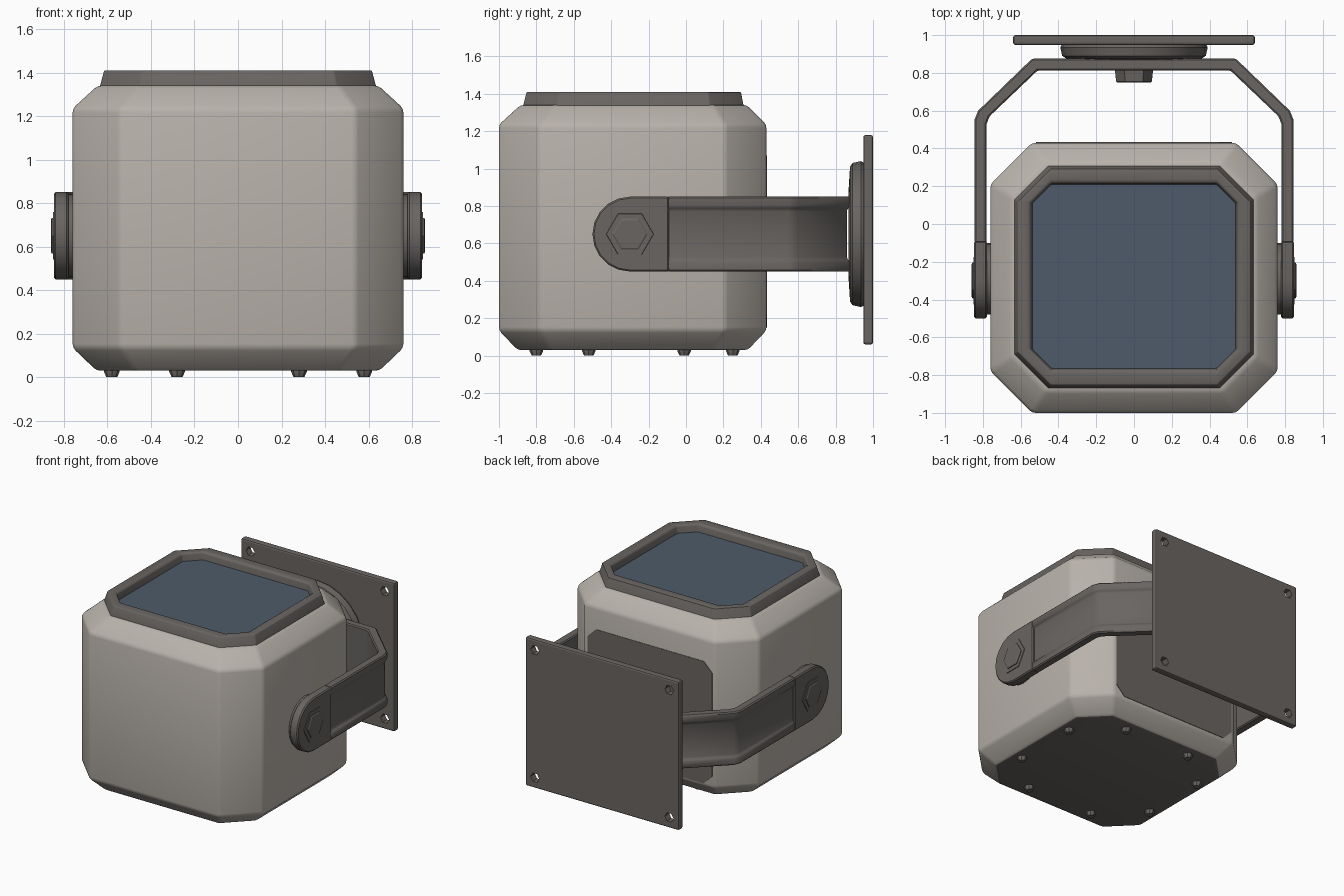
import bpy, bmesh, math
from mathutils import Matrix, Vector

if "Cube" in bpy.data.objects:
    bpy.data.objects.remove(bpy.data.objects["Cube"])


def mat(name, col):
    m = bpy.data.materials.new(name)
    m.diffuse_color = (*col, 1)
    m.use_nodes = True
    m.node_tree.nodes["Principled BSDF"].inputs["Base Color"].default_value = m.diffuse_color
    return m


BEIGE = mat("warm_beige", (0.48, 0.445, 0.405))
GREY = mat("dark_warm_grey", (0.142, 0.13, 0.122))
GLASS = mat("blue_grey_glass", (0.076, 0.105, 0.142))


def finish(bm, name, mats, bevel=0.0, seg=2, smooth=True):
    bmesh.ops.recalc_face_normals(bm, faces=bm.faces[:])
    me = bpy.data.meshes.new(name)
    bm.to_mesh(me)
    bm.free()
    ob = bpy.data.objects.new(name, me)
    bpy.context.collection.objects.link(ob)
    for m in mats:
        me.materials.append(m)
    bpy.ops.object.select_all(action='DESELECT')
    ob.select_set(True)
    bpy.context.view_layer.objects.active = ob
    if bevel:
        b = ob.modifiers.new("bevel", 'BEVEL')
        b.width, b.segments = bevel, seg
        b.limit_method, b.angle_limit = 'ANGLE', math.radians(25)
        bpy.ops.object.modifier_apply(modifier="bevel")
    if smooth:
        bpy.ops.object.shade_smooth_by_angle(angle=math.radians(35))
    return ob


def loft(rings, caps=True):
    """Skin a list of closed rings with equal point counts."""
    bm = bmesh.new()
    vs = [[bm.verts.new(p) for p in r] for r in rings]
    n = len(rings[0])
    for a, b in zip(vs, vs[1:]):
        for i in range(n):
            j = (i + 1) % n
            bm.faces.new((a[i], a[j], b[j], b[i]))
    if caps:
        bm.faces.new(vs[0])
        bm.faces.new(vs[-1])
    return bm


def octagon(hx, y0, y1, c):
    return [(hx - c, y0), (hx, y0 + c), (hx, y1 - c), (hx - c, y1),
            (c - hx, y1), (-hx, y1 - c), (-hx, y0 + c), (c - hx, y0)]


def oct_ring(hx, y0, y1, c, z):
    return [(x, y, z) for x, y in octagon(hx, y0, y1, c)]


def lathe(profile, centre, axis, n):
    """Rings of (radius, distance) around an axis through centre."""
    q = Vector((0, 0, 1)).rotation_difference(Vector(axis))
    c = Vector(centre)
    off = math.pi / 2 if abs(axis[0]) else 0
    return loft([[c + q @ Vector((r * math.cos(off + 2 * math.pi * i / n),
                                  r * math.sin(off + 2 * math.pi * i / n), d))
                  for i in range(n)] for r, d in profile])


# Housing: chamfered box with a dark underside
body = finish(loft([oct_ring(0.65, -0.90, 0.33, 0.18, 0.03), oct_ring(0.76, -1, 0.43, 0.22, 0.135),
                    oct_ring(0.76, -1, 0.43, 0.22, 1.235), oct_ring(0.645, -0.885, 0.325, 0.18, 1.34)]),
              "housing", [BEIGE, GREY], 0.018)
for p in body.data.polygons:
    if p.normal.z < -0.93:
        p.material_index = 1

# Lamp frame on top, and the recessed window inside it
finish(loft([oct_ring(0.635, -0.87, 0.31, 0.18, 1.335), oct_ring(0.632, -0.868, 0.306, 0.18, 1.345),
             oct_ring(0.615, -0.852, 0.294, 0.175, 1.41), oct_ring(0.56, -0.785, 0.23, 0.12, 1.41),
             oct_ring(0.545, -0.77, 0.215, 0.105, 1.40), oct_ring(0.535, -0.762, 0.208, 0.10, 1.335)], caps=False),
       "window_frame", [GREY], 0.006)
finish(loft([oct_ring(0.537, -0.764, 0.21, 0.10, z) for z in (1.335, 1.352)]), "window_glass", [GLASS])

# Thin cover on the back of the housing
back = octagon(0.52, 0.15, 1.07, 0.07)
finish(loft([[(x, y, z) for x, z in back] for y in (0.426, 0.433)]), "back_cover", [GREY])

# Eight feet under the housing
for sx in (-1, 1):
    for x, y in ((0.58, -0.52), (0.58, -0.01), (0.28, -0.80), (0.28, 0.25)):
        finish(lathe([(0.025, 0), (0.036, 0.025), (0.036, 0.05)], (sx * x, y, 0), (0, 0, 1), 8),
               "foot_screw", [GREY])

# U-shaped bracket: channel section swept along the bent strip
outer = [(0.845, -0.1), (0.845, 0.55), (0.825, 0.60), (0.54, 0.875)]
inner = [(0.78, -0.1), (0.78, 0.53), (0.765, 0.57), (0.51, 0.813)]
outer += [(-x, y) for x, y in reversed(outer)]
inner += [(-x, y) for x, y in reversed(inner)]
stations = []
for (ox, oy), (ix, iy) in zip(outer, inner):
    rx, ry = ox + (ix - ox) * 0.25, oy + (iy - oy) * 0.25
    stations.append([(ox, oy, 0.45), (ox, oy, 0.505), (rx, ry, 0.52), (rx, ry, 0.78),
                     (ox, oy, 0.795), (ox, oy, 0.85), (ix, iy, 0.85), (ix, iy, 0.45)])
finish(loft(stations), "bracket_strip", [GREY], 0.008, 1)

for s in (-1, 1):
    # Rounded bracket end
    outline = [(-0.09, 0.45), (-0.09, 0.85)]
    outline += [(-0.3 + 0.2 * math.cos(a), 0.65 + 0.2 * math.sin(a))
                for a in [math.pi / 2 + math.pi * i / 10 for i in range(11)]]
    finish(loft([[(s * x, y, z) for y, z in outline] for x in (0.779, 0.846)]), "bracket_end", [GREY], 0.008, 1)
    # Pivot washer and hexagonal bolt
    finish(lathe([(0.19, 0), (0.19, 0.05)], (s * 0.74, -0.29, 0.65), (s, 0, 0), 20), "pivot_washer", [GREY])
    finish(lathe([(0.13, 0), (0.125, 0.01)], (s * 0.84, -0.3, 0.65), (s, 0, 0), 6),
           "bolt_washer", [GREY], smooth=False)
    finish(lathe([(0.095, 0), (0.095, 0.02), (0.085, 0.025)], (s * 0.835, -0.3, 0.65), (s, 0, 0), 6),
           "pivot_bolt", [GREY], smooth=False)

# Swivel disc and its bolt
finish(lathe([(0.25, 0.87), (0.36, 0.877), (0.38, 0.89), (0.39, 0.935), (0.38, 0.955)], (0, 0, 0.65), (0, 1, 0), 24),
       "swivel_disc", [GREY])
finish(lathe([(0.09, 0.75), (0.095, 0.755), (0.102, 0.83)], (0, 0, 0.65), (0, 1, 0), 6),
       "swivel_bolt", [GREY], smooth=False)

# Wall plate with four corner holes
bm = bmesh.new()
bmesh.ops.create_cube(bm, size=1, matrix=Matrix.Translation((0, 0.974, 0.62)) @ Matrix.Diagonal((1.28, 0.052, 1.12, 1)))
plate = finish(bm, "wall_plate", [GREY], 0.012, smooth=False)
for x in (-0.56, 0.56):
    for z in (0.14, 1.10):
        cut = finish(lathe([(0.036, 0.9), (0.036, 1.05)], (x, 0, z), (0, 1, 0), 6), "hole_cutter", [GREY], smooth=False)
        cut.hide_render = True
        m = plate.modifiers.new("hole", 'BOOLEAN')
        m.operation, m.object, m.solver = 'DIFFERENCE', cut, 'EXACT'
        bpy.context.view_layer.objects.active = plate
        bpy.ops.object.modifier_apply(modifier="hole")
        bpy.data.objects.remove(cut)
